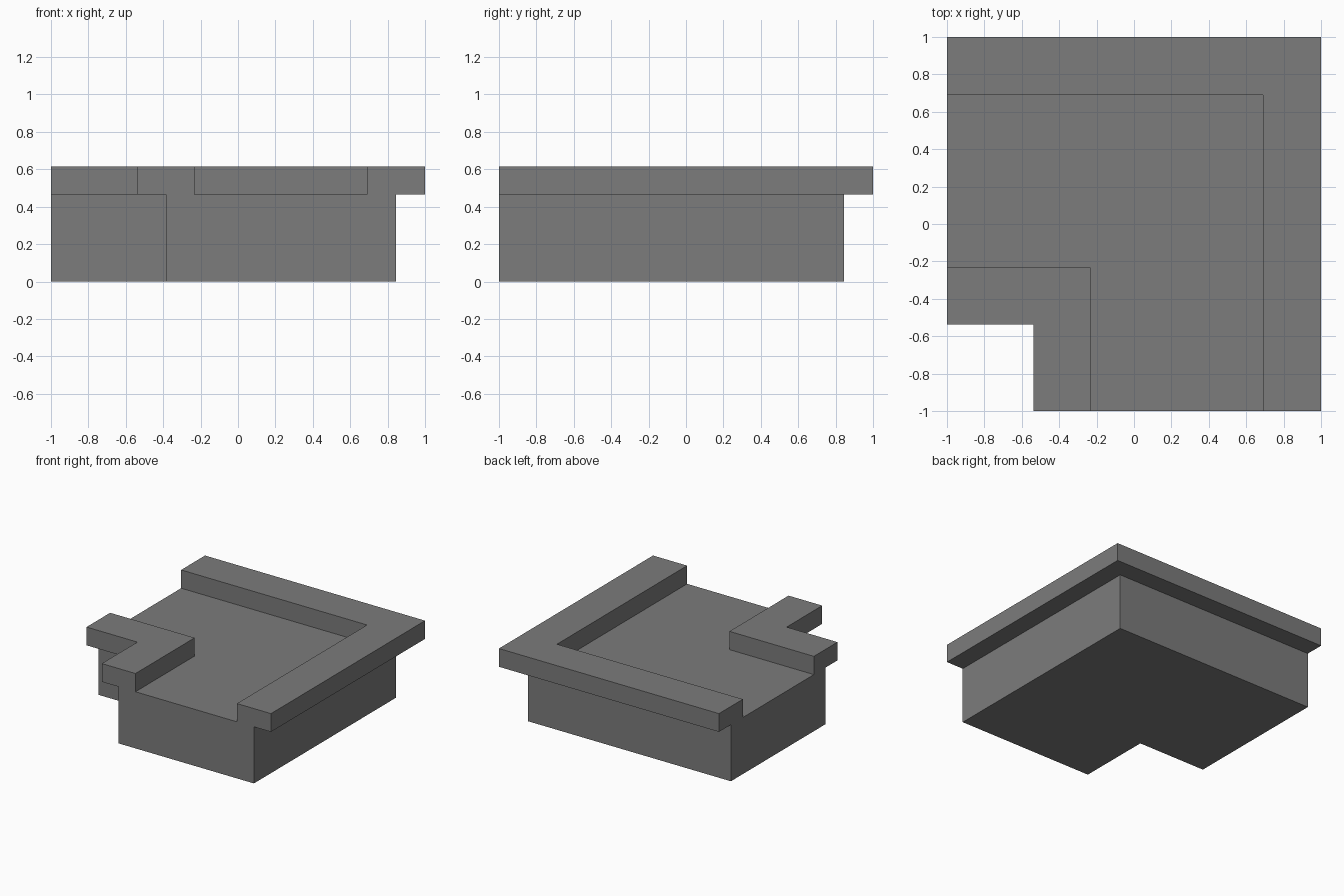
import bpy
import bmesh

default = bpy.data.objects.get("Cube")
if default:
    bpy.data.objects.remove(default, do_unlink=True)

# One grey stone colour throughout
stone = bpy.data.materials.new("grey_stone")
stone.use_nodes = True
colour = (0.2, 0.2, 0.2, 1)
stone.diffuse_color = colour
stone.node_tree.nodes["Principled BSDF"].inputs["Base Color"].default_value = colour

FLOOR, TOP = 0.465, 0.615


def corner_slab(name, outer, inner, bottom, top):
    """L-shaped slab turning a corner: outer and inner are the x = y offsets of its edges."""
    outline = [(-1, outer), (-1, inner), (inner, inner),
               (inner, -1), (outer, -1), (outer, outer)]
    bm = bmesh.new()
    face = bm.faces.new([bm.verts.new((x, y, bottom)) for x, y in outline])
    grown = bmesh.ops.extrude_face_region(bm, geom=[face])["geom"]
    verts = [v for v in grown if isinstance(v, bmesh.types.BMVert)]
    bmesh.ops.translate(bm, vec=(0, 0, top - bottom), verts=verts)
    bmesh.ops.recalc_face_normals(bm, faces=bm.faces)
    mesh = bpy.data.meshes.new(name)
    bm.to_mesh(mesh)
    bm.free()
    mesh.materials.append(stone)
    obj = bpy.data.objects.new(name, mesh)
    bpy.context.collection.objects.link(obj)
    return obj


# Wall body with the walkway floor on top
corner_slab("wall_body", 0.845, -0.385, 0, FLOOR)
# Overhanging parapets along the outer and inner edges
corner_slab("outer_parapet", 1.0, 0.69, FLOOR, TOP)
corner_slab("inner_parapet", -0.232, -0.538, FLOOR, TOP)
